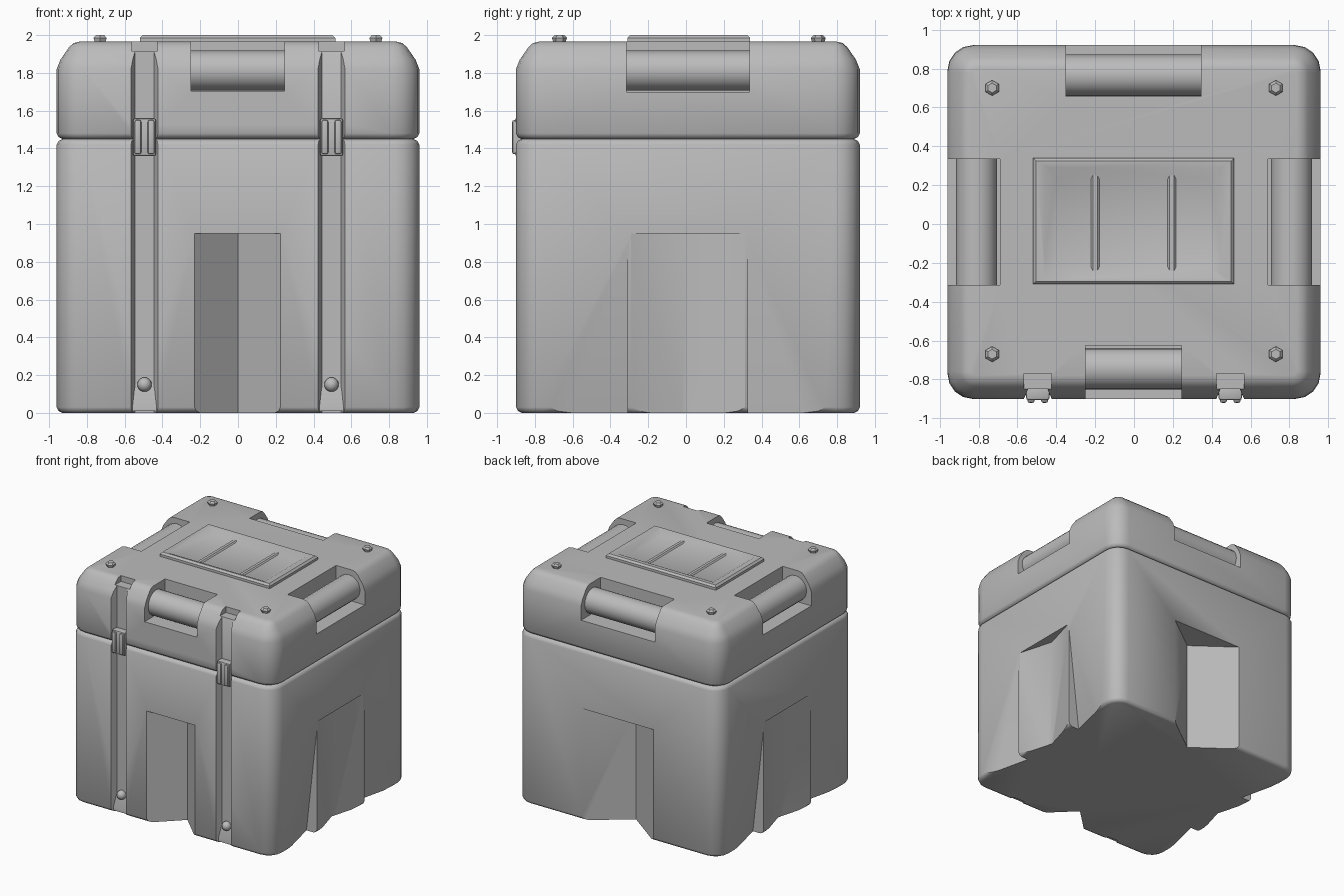
import bpy, bmesh, math
from mathutils import Vector, Matrix

if "Cube" in bpy.data.objects:
    bpy.data.objects.remove(bpy.data.objects["Cube"])

grey = bpy.data.materials.new("grey_plastic")
grey.diffuse_color = (0.5, 0.5, 0.5, 1)
grey.use_nodes = True
grey.node_tree.nodes["Principled BSDF"].inputs["Base Color"].default_value = grey.diffuse_color


def smooth(ob, angle=40):
    bpy.ops.object.select_all(action='DESELECT')
    ob.select_set(True)
    bpy.context.view_layer.objects.active = ob
    bpy.ops.object.shade_smooth_by_angle(angle=math.radians(angle))


def finish(bm, name):
    bmesh.ops.recalc_face_normals(bm, faces=bm.faces)
    me = bpy.data.meshes.new(name)
    bm.to_mesh(me)
    bm.free()
    ob = bpy.data.objects.new(name, me)
    bpy.context.collection.objects.link(ob)
    me.materials.append(grey)
    smooth(ob)
    return ob


def box(name, lo, hi, bevel=0.0, segs=2):
    bm = bmesh.new()
    bmesh.ops.create_cube(bm, size=1)
    lo, hi = Vector(lo), Vector(hi)
    for v in bm.verts:
        v.co = Vector([(lo[i] + hi[i]) / 2 + v.co[i] * (hi[i] - lo[i]) for i in range(3)])
    if bevel:
        bmesh.ops.bevel(bm, geom=bm.edges[:], offset=bevel, segments=segs,
                        profile=0.5, affect='EDGES')
    return finish(bm, name)


def shell(name, rings, corner=0.13, segs=4):
    """Stack of rounded rectangles given as (height, inset)."""
    bm = bmesh.new()
    loops = []
    for z, d in rings:
        r = max(corner - d, 0.03)
        loop = []
        for k, (sx, sy) in enumerate(((1, 1), (-1, 1), (-1, -1), (1, -1))):
            cx = sx * (X - d - r)
            cy = (YB - d - r) if sy > 0 else (YF + d + r)
            for i in range(segs + 1):
                a = math.pi / 2 * (k + i / segs)
                loop.append(bm.verts.new((cx + r * math.cos(a), cy + r * math.sin(a), z)))
        loops.append(loop)
    n = len(loops[0])
    for a, b in zip(loops, loops[1:]):
        for i in range(n):
            bm.faces.new((a[i], a[(i + 1) % n], b[(i + 1) % n], b[i]))
    bm.faces.new(loops[0])
    bm.faces.new(loops[-1])
    return finish(bm, name)


def hull(name, pts):
    bm = bmesh.new()
    for p in pts:
        bm.verts.new(p)
    bmesh.ops.convex_hull(bm, input=bm.verts[:])
    return finish(bm, name)


def carve(ob, cutters):
    """Cut each shape in turn, keeping the last good result."""
    for c in cutters:
        m = ob.modifiers.new("cut", 'BOOLEAN')
        m.operation, m.solver, m.object = 'DIFFERENCE', 'EXACT', c
        bpy.context.view_layer.update()
        dg = bpy.context.evaluated_depsgraph_get()
        me = bpy.data.meshes.new_from_object(ob.evaluated_get(dg))
        ob.modifiers.clear()
        if len(me.polygons) > 10:
            ob.data = me
        bpy.data.objects.remove(c)
    smooth(ob)


def cylinder(name, p, q, r, segs=20, r2=None):
    p, q = Vector(p), Vector(q)
    bm = bmesh.new()
    rot = (q - p).to_track_quat('Z', 'Y').to_matrix().to_4x4()
    bmesh.ops.create_cone(bm, cap_ends=True, segments=segs, radius1=r,
                          radius2=r if r2 is None else r2, depth=(q - p).length,
                          matrix=Matrix.Translation((p + q) / 2) @ rot)
    return finish(bm, name)


X, YF, YB, ZL, ZT = 0.96, -0.90, 0.92, 1.45, 1.965


def groove(x, z0, z1):
    return hull("groove_cutter", [(x + s * w, y, z) for s in (-1, 1) for z in (z0, z1)
                                  for w, y in ((0.08, YF - 0.02), (0.05, YF + 0.05))])


def v_recess(edge_a, edge_b, fold):
    """Upright V-shaped pocket through three plan points."""
    return hull("recess_cutter", [(x, y, z) for x, y in (edge_a, edge_b, fold)
                                  for z in (-0.1, 0.95)])


# Container body with front grooves
body = shell("body", [(0, 0.03), (0.01, 0.01), (0.03, 0), (1.42, 0), (1.44, 0.01), (ZL, 0.03)])
cuts = [groove(s * 0.495, -0.1, 1.6) for s in (-1, 1)]
# Folded recesses in all four sides
cuts.append(v_recess((-0.235, YF - 0.005), (0.23, YF - 0.005), (0, YF + 0.22)))
cuts.append(v_recess((-0.345, YB + 0.005), (0.345, YB + 0.005), (0, YB - 0.25)))
for s in (-1, 1):
    cuts.append(v_recess((s * 0.965, -0.31), (s * 0.965, 0.33), (s * 0.875, 0.01)))
    # Shallow sloping flanks beside the side recesses
    for y0, y1 in ((0.329, 0.78), (-0.309, -0.76)):
        cuts.append(hull("flank_cutter", [
            (s * 0.966, y0, 0.94), (s * 0.966, y0, -0.01),
            (s * 0.966, y1, -0.01), (s * 0.86, y0, -0.01)]))
carve(body, cuts)

# Core that closes the seam between body and lid
shell("seam_core", [(1.42, 0.035), (1.48, 0.035)])

# Lid with handle recesses
lid = shell("lid", [(ZL, 0.03), (1.46, 0.01), (1.48, 0), (1.82, 0), (1.87, 0.02),
                    (1.935, 0.065), (1.958, 0.09), (ZT, 0.12)], 0.14)
cuts = [groove(s * 0.495, 1.3, 2.1) for s in (-1, 1)]
for s in (-1, 1):
    cuts.append(box("notch_cutter", (s * 0.495 - 0.07, -1, 1.915),
                    (s * 0.495 + 0.07, -0.77, 2.1)))
    cuts.append(box("handle_cutter", (min(s * 0.69, s * 1.1), -0.315, 1.70),
                    (max(s * 0.69, s * 1.1), 0.335, 2.1)))
cuts.append(box("handle_cutter", (-0.25, -1.1, 1.705), (0.245, -0.625, 2.1)))
cuts.append(box("handle_cutter", (-0.35, 0.655, 1.70), (0.345, 1.1, 2.1)))
carve(lid, cuts)

# Handle bars
H, R = 1.812, 0.106
cylinder("front_handle", (-0.26, -0.745, H), (0.255, -0.745, H), R)
cylinder("back_handle", (-0.36, 0.765, H), (0.355, 0.765, H), R)
for s, n in ((-1, "left"), (1, "right")):
    cylinder(n + "_handle", (s * 0.81, -0.325, H), (s * 0.81, 0.345, H), R)

# Raised label plate with a sloped pocket and two ribs
plate = hull("top_plate", [(x, y, z) for z, d in ((1.94, 0), (1.985, 0), (2.0, 0.015))
                           for x in (-0.52 + d, 0.515 - d) for y in (-0.31 + d, 0.34 - d)])
carve(plate, [hull("pocket_cutter", [(x, y, z) for z, d in ((1.968, 0.0), (2.01, 0.08))
                                     for x in (-0.40 - d, 0.39 + d)
                                     for y in (-0.22 - d, 0.23 + d)])])
for x in (-0.20, 0.195):
    hull("plate_rib", [(x + a * w, y, z) for a in (-1, 1) for y in (-0.24, 0.25)
                       for w, z in ((0.03, 1.96), (0.012, 1.978))])

for s in (-1, 1):
    # Hexagonal studs
    for y in (-0.67, 0.70):
        cylinder("stud_stem", (s * 0.73, y, 1.94), (s * 0.73, y, 1.985), 0.025, 6, 0.04)
        cylinder("stud_cap", (s * 0.73, y, 1.985), (s * 0.73, y, 2.0), 0.04, 6, 0.025)
    # Latches: a plate with two upright ridges
    x = s * 0.495
    box("latch_plate", (x - 0.06, -0.905, 1.36), (x + 0.06, -0.83, 1.56), 0.01)
    for d in (-0.035, 0.035):
        box("latch_ridge", (x + d - 0.018, -0.92, 1.37), (x + d + 0.018, -0.88, 1.55), 0.01)
    # Flared groove foot with a round button
    hull("groove_foot", [(x + a * w, y, z) for a in (-1, 1)
                         for w, y, z in ((0.07, -0.88, 0.01), (0.07, -0.84, 0.01),
                                         (0.04, -0.84, 0.19), (0.07, -0.88, 0.04))])
    bm = bmesh.new()
    bmesh.ops.create_uvsphere(bm, u_segments=16, v_segments=10, radius=0.038,
                              matrix=Matrix.Translation((x, -0.86, 0.15)))
    finish(bm, "groove_button")
